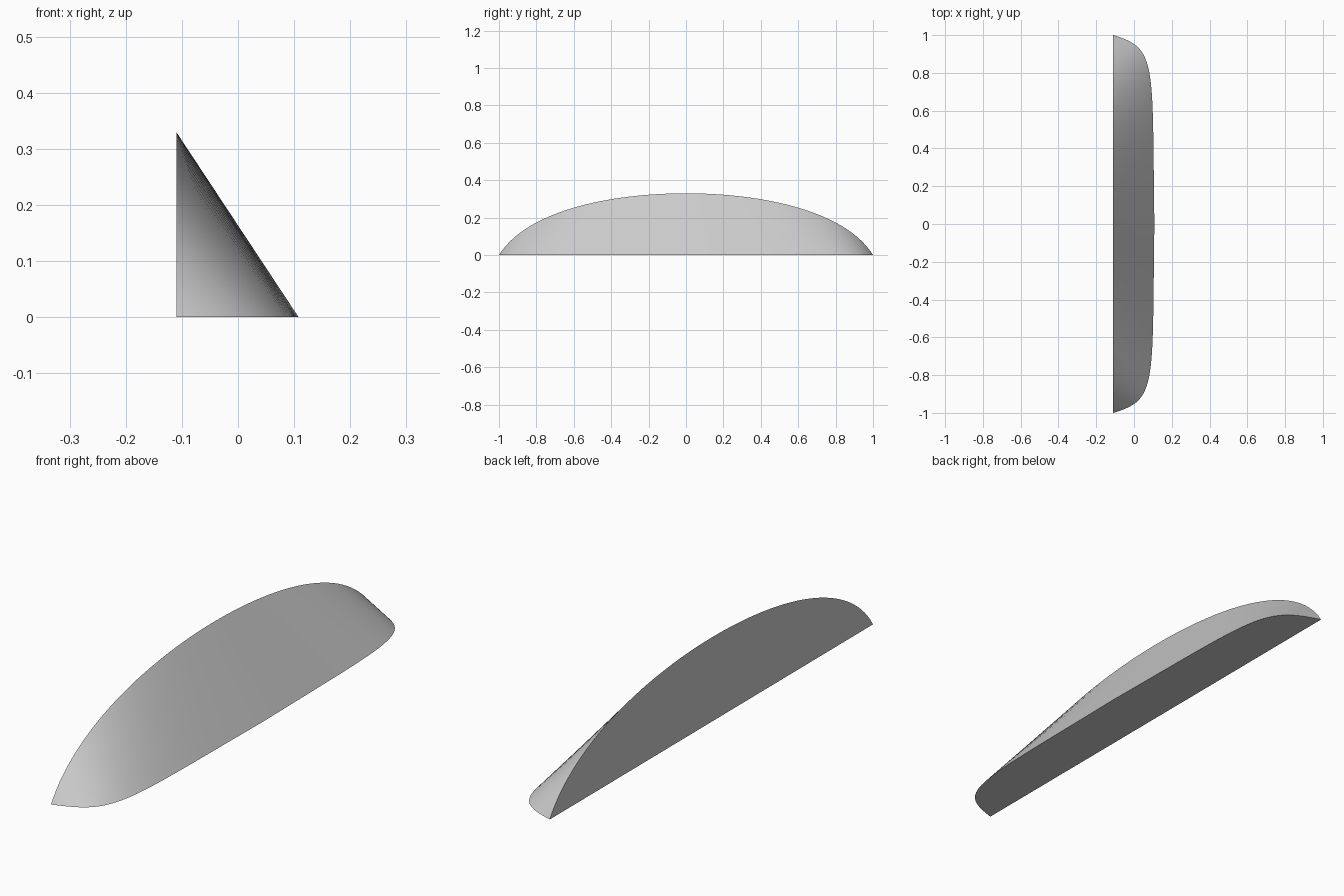
import bpy
import bmesh
from math import radians
from mathutils import Vector
from mathutils.geometry import interpolate_bezier

cube = bpy.data.objects.get("Cube")
if cube:
    bpy.data.objects.remove(cube)

BACK = -0.11   # plane of the flat back
STEPS = 32     # samples per half edge


def half_edge(points):
    """Sample a curve from the tip to the middle."""
    p0, p1, p2, p3 = (Vector(p) for p in points)
    return interpolate_bezier(p0, p1, p2, p3, STEPS)


def full_edge(points):
    """Mirror the half curve to get the whole edge, tip to tip."""
    half = half_edge(points)
    other = [Vector((p.x, -p.y, p.z)) for p in reversed(half[:-1])]
    return half + other


# Arched edge on the flat back, bowed edge on the floor
arch = full_edge([(BACK, 1, 0), (BACK, 0.85, 0.24), (BACK, 0.4, 0.33), (BACK, 0, 0.33)])
bow = full_edge([(BACK, 1, 0), (0.125, 0.93, 0), (0.095, 0.86, 0), (0.108, 0, 0)])

bm = bmesh.new()
tips = [bm.verts.new(arch[0]), bm.verts.new(arch[-1])]
arch_verts = [tips[0]] + [bm.verts.new(p) for p in arch[1:-1]] + [tips[1]]
bow_verts = [tips[0]] + [bm.verts.new(p) for p in bow[1:-1]] + [tips[1]]

# Sloping face ruled between the two edges
for i in range(len(arch) - 1):
    corners = [arch_verts[i], bow_verts[i], bow_verts[i + 1], arch_verts[i + 1]]
    bm.faces.new(list(dict.fromkeys(corners)))

# Flat back and flat underside
bm.faces.new(arch_verts)
bm.faces.new(bow_verts)
bmesh.ops.recalc_face_normals(bm, faces=bm.faces)

mesh = bpy.data.meshes.new("curved_wedge")
bm.to_mesh(mesh)
bm.free()

# Single grey colour
grey = bpy.data.materials.new("light_grey")
grey.use_nodes = True
colour = (0.6, 0.6, 0.6, 1)
grey.diffuse_color = colour
grey.node_tree.nodes["Principled BSDF"].inputs["Base Color"].default_value = colour
mesh.materials.append(grey)

wedge = bpy.data.objects.new("curved_wedge", mesh)
bpy.context.collection.objects.link(wedge)
bpy.ops.object.select_all(action='DESELECT')
wedge.select_set(True)
bpy.context.view_layer.objects.active = wedge
bpy.ops.object.shade_smooth_by_angle(angle=radians(30))
